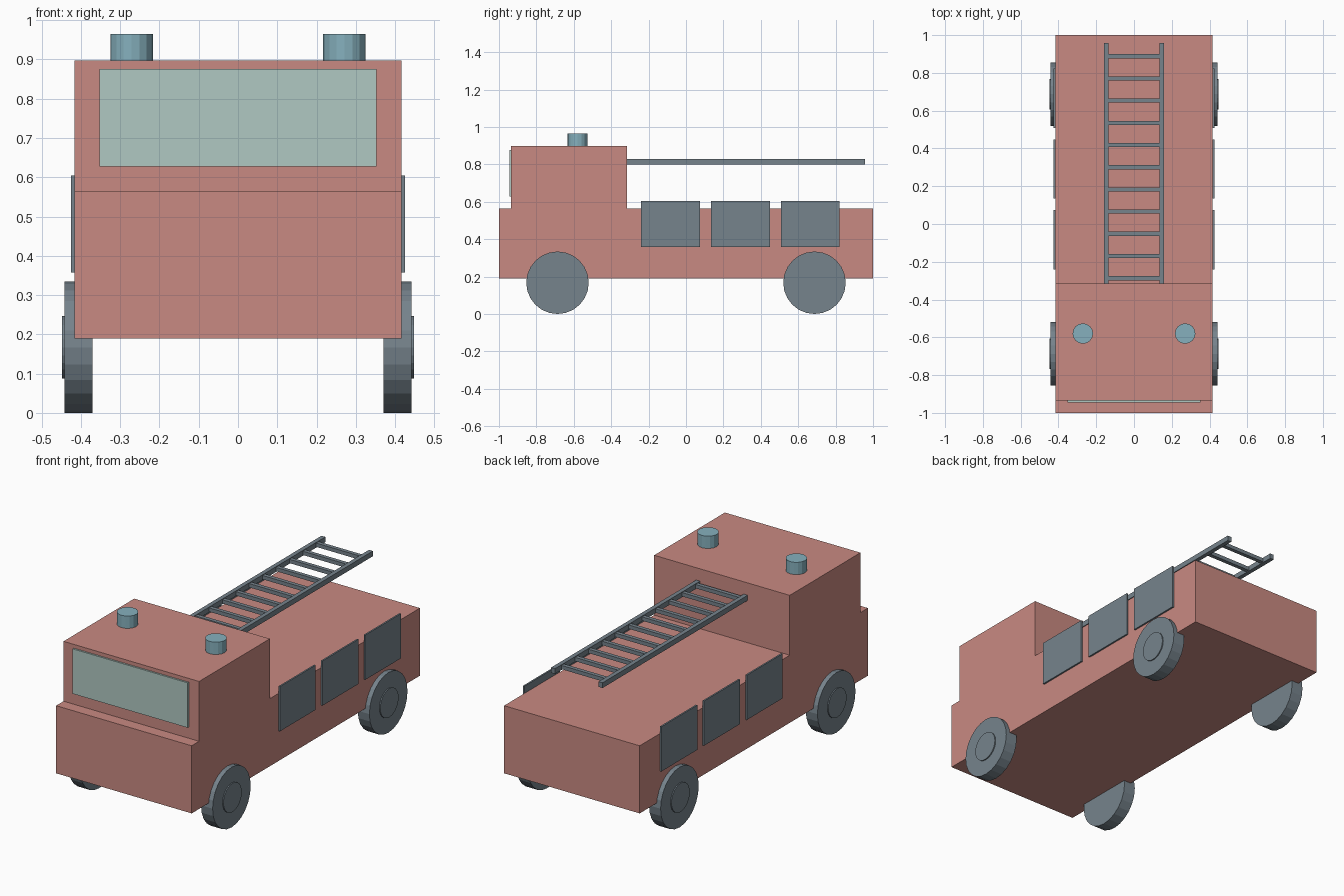
import bpy, math

if "Cube" in bpy.data.objects:
    bpy.data.objects.remove(bpy.data.objects["Cube"])


def material(name, rgb):
    m = bpy.data.materials.new(name)
    m.diffuse_color = (*rgb, 1)
    m.use_nodes = True
    m.node_tree.nodes["Principled BSDF"].inputs["Base Color"].default_value = m.diffuse_color
    return m


RED = material("soft red paint", (0.584, 0.254, 0.223))
GREY = material("slate grey", (0.181, 0.227, 0.262))
BLUE = material("beacon blue", (0.238, 0.434, 0.508))
GLASS = material("pale glass", (0.434, 0.578, 0.539))


def add_mesh(name, verts, faces, mat):
    me = bpy.data.meshes.new(name)
    me.from_pydata(verts, [], faces)
    me.materials.append(mat)
    ob = bpy.data.objects.new(name, me)
    bpy.context.collection.objects.link(ob)
    return ob


def box(name, x, y, z, mat):
    """Box from (min, max) ranges."""
    verts = [(a, b, c) for a in x for b in y for c in z]
    faces = [(0, 1, 3, 2), (4, 6, 7, 5), (0, 4, 5, 1),
             (2, 3, 7, 6), (0, 2, 6, 4), (1, 5, 7, 3)]
    return add_mesh(name, verts, faces, mat)


def cylinder(name, r, depth, loc, mat, sides, rot=(0, 0, 0)):
    bpy.ops.mesh.primitive_cylinder_add(vertices=sides, radius=r, depth=depth,
                                        location=loc, rotation=rot)
    ob = bpy.context.object
    ob.name = name
    ob.data.materials.append(mat)
    return ob


# Body: stepped side profile extruded across the width
W = 0.416
profile = [(-1, 0.19), (1, 0.19), (1, 0.565), (-0.315, 0.565),
           (-0.315, 0.897), (-0.935, 0.897), (-0.935, 0.565), (-1, 0.565)]
n = len(profile)
verts = [(x, y, z) for x in (-W, W) for y, z in profile]
faces = [tuple(reversed(range(n))), tuple(range(n, 2 * n))]
faces += [(i, (i + 1) % n, n + (i + 1) % n, n + i) for i in range(n)]
add_mesh("truck_body", verts, faces, RED)

# Windscreen plate
box("windscreen", (-0.353, 0.353), (-0.9449, -0.935), (0.627, 0.876), GLASS)

for s, side in ((-1, "left"), (1, "right")):
    # Roof beacons
    cylinder(f"beacon_{side}", 0.054, 0.068, (s * 0.271, -0.58, 0.931), BLUE, 16)

    # Wheels with raised hubs
    for y, end in ((-0.687, "front"), (0.687, "rear")):
        turn = (0, math.pi / 2, 0)
        cylinder(f"wheel_{end}_{side}", 0.167, 0.071,
                 (s * 0.4065, y, 0.167), GREY, 24, turn)
        cylinder(f"hub_{end}_{side}", 0.08, 0.02,
                 (s * 0.438, y, 0.167), GREY, 24, turn)

    # Locker panels along the side
    for i in range(3):
        y = -0.24 + i * 0.374
        box(f"locker_panel_{side}_{i + 1}", sorted((s * W, s * 0.425)),
            (y, y + 0.314), (0.357, 0.605), GREY)

    # Ladder rails
    box(f"ladder_rail_{side}", sorted((s * 0.134, s * 0.158)),
        (-0.315, 0.957), (0.80, 0.829), GREY)

# Ladder rungs
for i in range(11):
    y = -0.287 + i * 0.1175
    box(f"ladder_rung_{i + 1}", (-0.134, 0.134), (y - 0.011, y + 0.011),
        (0.804, 0.825), GREY)
